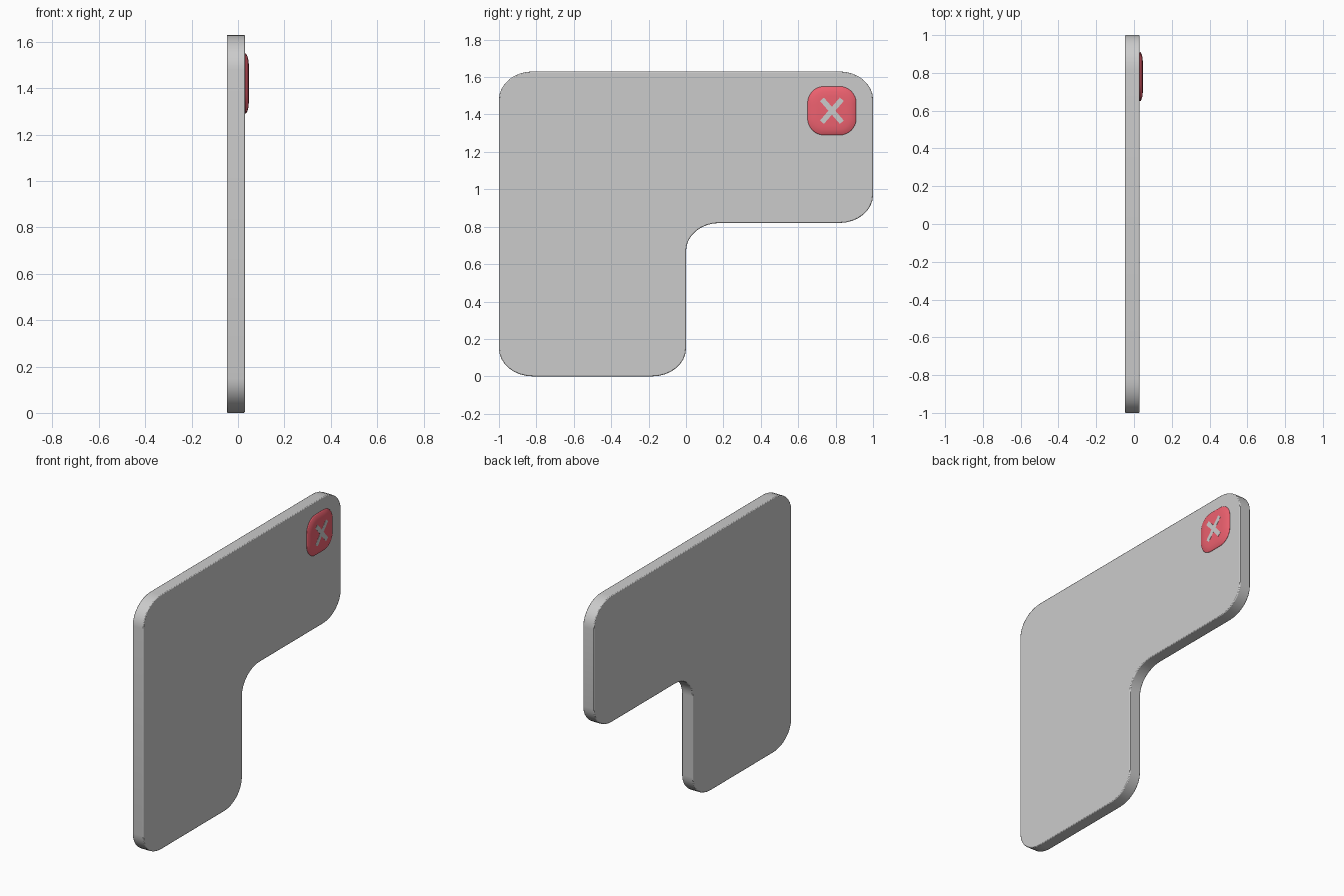
import bpy, bmesh, math
from mathutils import Vector

if "Cube" in bpy.data.objects:
    bpy.data.objects.remove(bpy.data.objects["Cube"])


def rounded(points, ry, rz, seg):
    """Outline in (y, z) with axis-aligned corners replaced by elliptical arcs."""
    out, n = [], len(points)
    for i, p in enumerate(points):
        p = Vector(p)
        a = (Vector(points[i - 1]) - p).normalized()
        b = (Vector(points[(i + 1) % n]) - p).normalized()
        a, b = (Vector((d.x * ry, d.y * rz)) for d in (a, b))
        for k in range(seg + 1):
            t = math.pi / 2 * k / seg
            out.append(p + a * (1 - math.sin(t)) + b * (1 - math.cos(t)))
    return out


def loft(name, rings, color=None):
    """Skin matching rings of (x, y, z) points and cap both ends."""
    bm = bmesh.new()
    vs = [[bm.verts.new(c) for c in ring] for ring in rings]
    n = len(vs[0])
    for lo, hi in zip(vs, vs[1:]):
        for i in range(n):
            j = (i + 1) % n
            bm.faces.new((lo[i], lo[j], hi[j], hi[i]))
    bm.faces.new(vs[0][::-1])
    bm.faces.new(vs[-1])
    bmesh.ops.recalc_face_normals(bm, faces=bm.faces)
    mesh = bpy.data.meshes.new(name)
    bm.to_mesh(mesh)
    bm.free()
    ob = bpy.data.objects.new(name, mesh)
    bpy.context.collection.objects.link(ob)
    if color:
        mat = bpy.data.materials.new(name + "_color")
        mat.diffuse_color = color
        mat.use_nodes = True
        mat.node_tree.nodes["Principled BSDF"].inputs["Base Color"].default_value = mat.diffuse_color
        mesh.materials.append(mat)
    bpy.ops.object.select_all(action='DESELECT')
    ob.select_set(True)
    bpy.context.view_layer.objects.active = ob
    bpy.ops.object.shade_smooth_by_angle(angle=math.radians(30))
    return ob


# L-shaped panel
corners = [(-1, 0), (0, 0), (0, 0.82), (1, 0.82), (1, 1.63), (-1, 1.63)]
outline = rounded(corners, 0.18, 0.15, 8)
panel = loft("panel", [[(x, p.x, p.y) for p in outline] for x in (-0.048, 0.03)])
bevel = panel.modifiers.new("soft_edge", 'BEVEL')
bevel.width = 0.005
bevel.segments = 2
bevel.limit_method = 'ANGLE'
bevel.angle_limit = math.radians(50)

# Red pillow-shaped button near the upper corner
cy, cz, h = 0.78, 1.42, 0.13
square = rounded([(-h, -h), (h, -h), (h, h), (-h, h)], 0.088, 0.088, 8)
profile = [(0.97, 0.026), (1, 0.032), (0.98, 0.036), (0.9, 0.041), (0.78, 0.045), (0.6, 0.047)]
loft("button", [[(x, cy + p.x * s, cz + p.y * s) for p in square] for s, x in profile],
     (0.85, 0.12, 0.16, 1))

# Grey cross inlay on the button, a single twelve-sided outline
w, length, tilt = 0.014, 0.081, math.radians(49)
cross = []
d1 = Vector((math.cos(tilt), math.sin(tilt)))
d2 = Vector((-d1.x, d1.y))
inner = w / math.sin(2 * tilt)
dirs = [d1, d2, -d1, -d2]
for i, d in enumerate(dirs):
    side = Vector((-d.y, d.x)) * w
    cross += [d * length - side, d * length + side, (d + dirs[(i + 1) % 4]) * inner]
loft("cross_inlay", [[(x, cy + p.x, cz + p.y) for p in cross] for x in (0.035, 0.048)])
